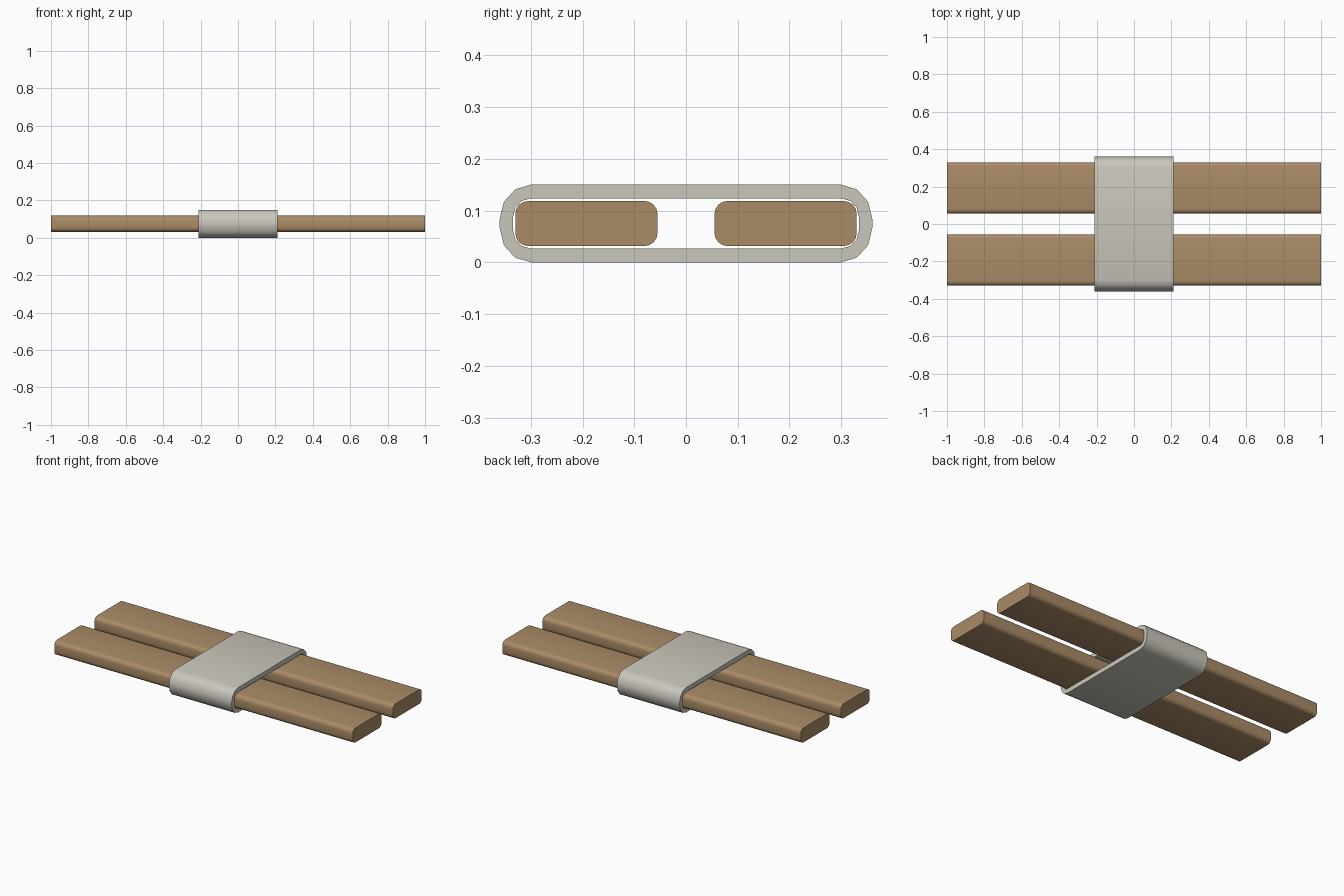
import bpy, bmesh, math

old = bpy.data.objects.get("Cube")
if old:
    bpy.data.objects.remove(old, do_unlink=True)

MID_Z = 0.075


def make_material(name, rgb):
    mat = bpy.data.materials.new(name)
    mat.use_nodes = True
    color = (*rgb, 1.0)
    mat.diffuse_color = color
    bsdf = mat.node_tree.nodes["Principled BSDF"]
    bsdf.inputs["Base Color"].default_value = color
    bsdf.inputs["Roughness"].default_value = 0.7
    return mat


def rounded_rect(half_y, half_z, ry, rz, segments):
    """Closed (y, z) outline of a rectangle with rounded corners."""
    points = []
    for quarter, (sy, sz) in enumerate([(1, 1), (-1, 1), (-1, -1), (1, -1)]):
        for i in range(segments + 1):
            a = math.pi / 2 * (quarter + i / segments)
            points.append((sy * (half_y - ry) + ry * math.cos(a),
                           sz * (half_z - rz) + rz * math.sin(a)))
    return points


def add_ring(bm, outline, x, y):
    return [bm.verts.new((x, y + py, MID_Z + pz)) for py, pz in outline]


def bridge(bm, a, b):
    n = len(a)
    for i in range(n):
        j = (i + 1) % n
        bm.faces.new((a[i], a[j], b[j], b[i]))


def finish(bm, name, mat):
    bmesh.ops.recalc_face_normals(bm, faces=bm.faces)
    mesh = bpy.data.meshes.new(name)
    bm.to_mesh(mesh)
    bm.free()
    mesh.materials.append(mat)
    obj = bpy.data.objects.new(name, mesh)
    bpy.context.collection.objects.link(obj)
    bpy.ops.object.select_all(action='DESELECT')
    obj.select_set(True)
    bpy.context.view_layer.objects.active = obj
    bpy.ops.object.shade_smooth_by_angle(angle=math.radians(40))
    return obj


def make_plank(name, y, mat):
    bm = bmesh.new()
    outline = rounded_rect(0.1375, 0.0435, 0.025, 0.025, 4)
    ends = [add_ring(bm, outline, x, y) for x in (-1.0, 1.0)]
    bridge(bm, *ends)
    for ring in ends:
        bm.faces.new(ring)
    return finish(bm, name, mat)


def make_band(name, half_width, mat):
    bm = bmesh.new()
    outer = rounded_rect(0.36, 0.075, 0.06, 0.066, 3)
    inner = rounded_rect(0.334, 0.048, 0.032, 0.034, 3)
    # Loop through outer and inner edges to close the hollow sleeve
    rings = [add_ring(bm, shape, x, 0.0) for shape, x in (
        (outer, -half_width), (outer, half_width),
        (inner, half_width), (inner, -half_width))]
    for i in range(4):
        bridge(bm, rings[i], rings[(i + 1) % 4])
    return finish(bm, name, mat)


wood = make_material("wood brown", (0.40, 0.26, 0.135))
metal = make_material("pale grey", (0.59, 0.57, 0.50))

# Two parallel planks held by one sleeve
for plank_name, side in (("front_plank", -1), ("back_plank", 1)):
    make_plank(plank_name, side * 0.1925, wood)
make_band("clamp_band", 0.21, metal)
